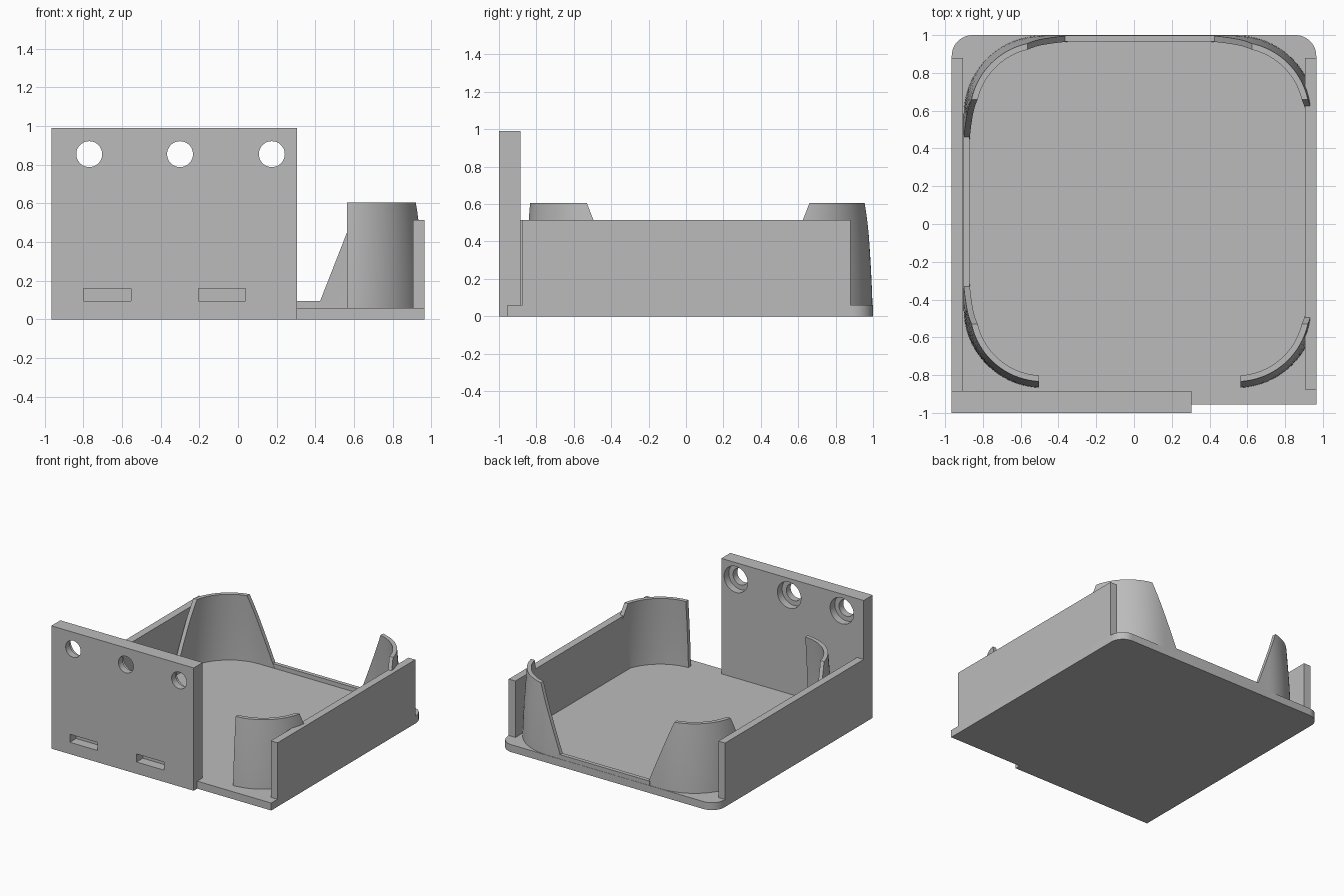
import bpy, bmesh
from math import sin, cos, asin, pi
from mathutils import Matrix

old = bpy.data.objects.get("Cube")
if old:
    bpy.data.objects.remove(old, do_unlink=True)

grey = bpy.data.materials.new("plain grey")
grey.use_nodes = True
COLOUR = (0.5, 0.5, 0.5, 1)
grey.diffuse_color = COLOUR
grey.node_tree.nodes["Principled BSDF"].inputs["Base Color"].default_value = COLOUR


def make_object(name, bm):
    bmesh.ops.recalc_face_normals(bm, faces=bm.faces)
    mesh = bpy.data.meshes.new(name)
    bm.to_mesh(mesh)
    bm.free()
    mesh.materials.append(grey)
    obj = bpy.data.objects.new(name, mesh)
    bpy.context.collection.objects.link(obj)
    return obj


def box(name, x, y, z, rounded=None):
    bm = bmesh.new()
    size = Matrix.Diagonal((x[1] - x[0], y[1] - y[0], z[1] - z[0], 1))
    centre = Matrix.Translation((sum(x) / 2, sum(y) / 2, sum(z) / 2))
    bmesh.ops.create_cube(bm, size=1, matrix=centre @ size)
    if rounded:
        edges = [e for e in bm.edges if all(v.co.y > 0 for v in e.verts)
                 and abs(e.verts[0].co.z - e.verts[1].co.z) > 0.01]
        bmesh.ops.bevel(bm, geom=edges, offset=rounded, segments=12,
                        profile=0.5, affect='EDGES')
    return make_object(name, bm)


def cylinder(name, x, y, z, radius):
    bm = bmesh.new()
    place = Matrix.Translation((x, sum(y) / 2, z)) @ Matrix.Rotation(pi / 2, 4, 'X')
    bmesh.ops.create_cone(bm, cap_ends=True, segments=48, radius1=radius,
                          radius2=radius, depth=y[1] - y[0], matrix=place)
    return make_object(name, bm)


def select_only(obj):
    bpy.ops.object.select_all(action='DESELECT')
    obj.select_set(True)
    bpy.context.view_layer.objects.active = obj


def cut(target, cutter):
    cutter.hide_render = True
    mod = target.modifiers.new("cut", 'BOOLEAN')
    mod.operation = 'DIFFERENCE'
    mod.solver = 'EXACT'
    mod.object = cutter
    select_only(target)
    bpy.ops.object.modifier_apply(modifier=mod.name)
    bpy.data.objects.remove(cutter, do_unlink=True)


def smooth(obj):
    select_only(obj)
    bpy.ops.object.shade_smooth_by_angle(angle=0.5)


# Base plate and side walls
HALF = 0.965
FLOOR = 0.06
smooth(box("base_plate", (-HALF, HALF), (-0.955, 1), (0, FLOOR), rounded=0.11))
box("left_wall", (0.905, HALF), (-0.875, 0.88), (0.03, 0.515))
box("right_wall", (-HALF, -0.905), (-0.9, 0.88), (0.03, 0.515))

# Mounting plate with counterbored screw holes and blind slots
plate = box("mounting_plate", (-HALF, 0.305), (-1, -0.885), (0, 0.99))
for x in (-0.77, -0.3, 0.175):
    cut(plate, cylinder("hole_cutter", x, (-1.1, -0.8), 0.855, 0.067))
    cut(plate, cylinder("counterbore_cutter", x, (-0.945, -0.8), 0.855, 0.105))
for x in (-0.8, -0.205):
    cut(plate, box("slot_cutter", (x, x + 0.245), (-1.1, -0.92), (0.095, 0.16)))
smooth(plate)

# Cradle: four leaning corner guards around a square with rounded corners
CX, CY = 0.03, 0.065
CORE = 0.513        # where the straight side meets the corner arc
RADIUS = 0.42
THICK = 0.032
TOP = 0.605
LIP = 0.095
LIP_HALF = 0.395


def corner_path(radius, start, end, count=28):
    """Points along one corner, from height start on the x side to end on the y side."""
    def length(a):
        return a - CORE if a < CORE else radius * asin((a - CORE) / radius)
    quarter = radius * pi / 2
    u0, u1 = length(start), quarter - length(end)
    points = []
    for i in range(count + 1):
        u = u0 + (u1 - u0) * i / count
        if u < 0:
            points.append((CORE + radius, CORE + u))
        elif u > quarter:
            points.append((CORE - (u - quarter), CORE + radius))
        else:
            points.append((CORE + radius * cos(u / radius),
                           CORE + radius * sin(u / radius)))
    return points


def corner_guard(name, sx, sy):
    bm = bmesh.new()
    rings = []
    levels = 10
    for k in range(levels + 1):
        z = 0.04 + (TOP - 0.04) * k / levels
        slant = LIP_HALF + 0.2 * (z - LIP) / (TOP - LIP)
        end = slant if sy > 0 else 0.533
        outer = RADIUS - 0.034 * (z / TOP) ** 1.5
        loop = corner_path(outer, slant, end)
        loop += reversed(corner_path(outer - THICK, slant, end))
        rings.append([bm.verts.new((CX + sx * x, CY + sy * y, z)) for x, y in loop])
    n = len(rings[0])
    for low, high in zip(rings, rings[1:]):
        for i in range(n):
            j = (i + 1) % n
            bm.faces.new((low[i], low[j], high[j], high[i]))
    for ring in (rings[0], rings[-1]):
        for i in range(n // 2 - 1):
            bm.faces.new((ring[i], ring[i + 1], ring[n - 2 - i], ring[n - 1 - i]))
    smooth(make_object(name, bm))


for sx, side in ((1, "left"), (-1, "right")):
    for sy, end in ((1, "back"), (-1, "front")):
        corner_guard(f"{end}_{side}_corner_guard", sx, sy)

# Low lips joining the guards
edge = CORE + RADIUS
span = LIP_HALF + 0.01
box("back_lip", (CX - span, CX + span), (CY + edge - THICK, CY + edge), (0.04, LIP))
box("right_lip", (CX - edge, CX - edge + THICK), (CY - span, CY + span), (0.04, LIP))
